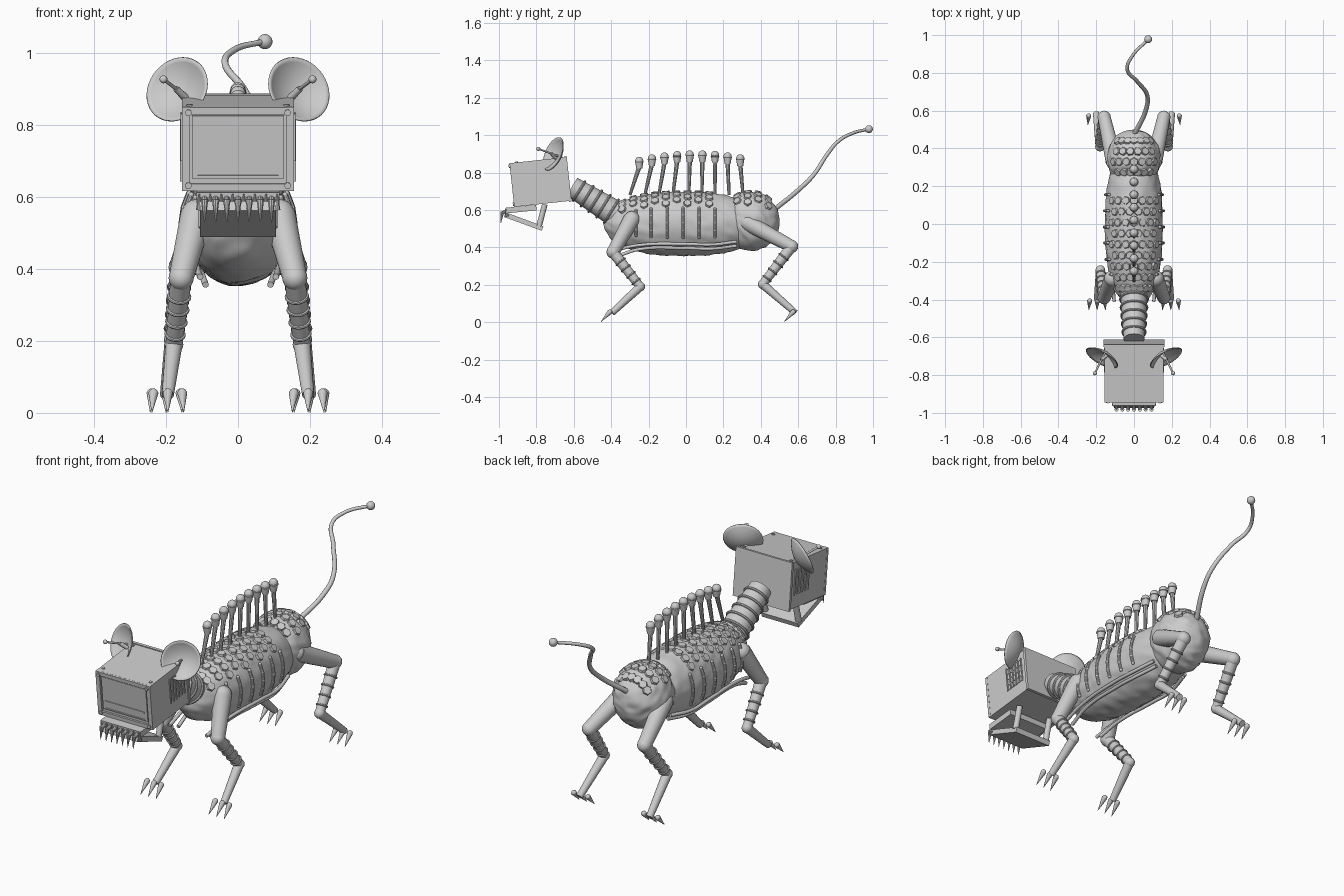
import bpy, bmesh, math
from mathutils import Vector as V, Matrix as M, noise

if "Cube" in bpy.data.objects:
    bpy.data.objects.remove(bpy.data.objects["Cube"])


def finish(name, bm, angle=35):
    bmesh.ops.recalc_face_normals(bm, faces=bm.faces)
    me = bpy.data.meshes.new(name)
    bm.to_mesh(me)
    bm.free()
    ob = bpy.data.objects.new(name, me)
    bpy.context.collection.objects.link(ob)
    bpy.ops.object.select_all(action='DESELECT')
    ob.select_set(True)
    bpy.context.view_layer.objects.active = ob
    bpy.ops.object.shade_smooth_by_angle(angle=math.radians(angle))
    return ob


def aim(p, d):
    return M.Translation(p) @ V(d).to_track_quat('Z', 'Y').to_matrix().to_4x4()


def rod(bm, p, q, r1, r2=None, seg=16, mat=M()):
    p, q = mat @ V(p), mat @ V(q)
    bmesh.ops.create_cone(bm, cap_ends=True, segments=seg, radius1=r1, radius2=r1 if r2 is None else r2,
                          depth=(q - p).length, matrix=aim((p + q) / 2, q - p))


def ball(bm, p, r, mat=M()):
    bmesh.ops.create_uvsphere(bm, u_segments=16, v_segments=10, radius=r, matrix=mat @ M.Translation(p))


def box(bm, c, size, mat=M(), tilt=0):
    bmesh.ops.create_cube(bm, size=1, matrix=mat @ M.Translation(c) @ M.Rotation(tilt, 4, 'X') @ M.Diagonal((*size, 1)))


def ring(bm, p, d, R, r, n=24, k=8):
    m = aim(p, d)
    g = [[bm.verts.new(m @ V(((R + r * math.cos(b)) * math.cos(a), (R + r * math.cos(b)) * math.sin(a), r * math.sin(b))))
          for b in [j * math.tau / k for j in range(k)]] for a in [i * math.tau / n for i in range(n)]]
    for i in range(n):
        for j in range(k):
            bm.faces.new((g[i - 1][j - 1], g[i][j - 1], g[i][j], g[i - 1][j]))


def tube(name, pts, r0, r1):
    cu = bpy.data.curves.new(name, 'CURVE')
    cu.dimensions, cu.bevel_depth, cu.bevel_resolution, cu.use_fill_caps = '3D', 1, 3, True
    sp = cu.splines.new('BEZIER')
    sp.bezier_points.add(len(pts) - 1)
    for i, (b, p) in enumerate(zip(sp.bezier_points, pts)):
        b.co, b.radius = p, r0 + (r1 - r0) * i / (len(pts) - 1)
        b.handle_left_type = b.handle_right_type = 'AUTO'
    ob = bpy.data.objects.new(name, cu)
    bpy.context.collection.objects.link(ob)


# Body surfaces: t runs -1..1 along y, phi is measured from straight up
def surf(body, y, phi):
    yc, L, zc, a, c, e = body
    s = math.sqrt(max(0, 1 - abs((y - yc) / L) ** e))
    return V((a * s * math.sin(phi), y, zc + c * s * math.cos(phi)))


def normal(body, y, phi):
    d = 0.004
    n = (surf(body, y + d, phi) - surf(body, y - d, phi)).cross(surf(body, y, phi + d) - surf(body, y, phi - d))
    n.normalize()
    return n if n.dot(surf(body, y, phi) - V((0, body[0], body[2]))) > 0 else -n


THORAX = (-0.01, 0.43, 0.525, 0.152, 0.170, 2.6)
RUMP = (0.345, 0.155, 0.54, 0.14, 0.157, 2.1)

# Lumpy torso and rump
for name, b in (("torso", THORAX), ("rump", RUMP)):
    bm = bmesh.new()
    bmesh.ops.create_uvsphere(bm, u_segments=72, v_segments=60, radius=1)
    for v in bm.verts:
        y, phi = b[0] + b[1] * v.co.z, math.atan2(v.co.x, v.co.y)
        p = surf(b, y, phi)
        n = (p - V((0, b[0], b[2]))).normalized()
        v.co = p + n * 0.008 * noise.noise(V((p.x * 16, p.y * 22, p.z * 28 + p.y * 14)))
    finish(name, bm, 60)

# Hexagonal back plates
bm = bmesh.new()
for b, rows in ((THORAX, [-0.34 + 0.058 * i for i in range(9)]), (RUMP, [0.22 + 0.055 * i for i in range(5)])):
    for i, y in enumerate(rows):
        for j in range(-3, 4):
            phi = (j + (0.5 if i % 2 else 0)) * 0.29
            if abs(phi) < 0.95:
                p, n = surf(b, y, phi), normal(b, y, phi)
                rod(bm, p - n * 0.004, p + n * 0.009, 0.024, 0.02, 6)
finish("back_plates", bm, 20)

# Flank ribs
bm = bmesh.new()
for y in (-0.267, -0.187, -0.10, -0.016, 0.07, 0.155):
    for s in (-1, 1):
        pts = [surf(THORAX, y, s * math.radians(a)) * 1 for a in (60, 74, 88, 102, 115)]
        pts = [p + V((s * 0.005, 0, 0)) for p in pts]
        for p, q in zip(pts, pts[1:]):
            rod(bm, p, q, 0.008, seg=10)
        for p in pts:
            ball(bm, p, 0.008)
finish("flank_ribs", bm)

# Row of bulbs on stalks along the spine
bm = bmesh.new()
bases = (-0.30, -0.22, -0.145, -0.07, 0.015, 0.085, 0.155, 0.23, 0.305)
for i, y0 in enumerate(bases):
    k = (i - 4.5) / 4.5
    y1, z1 = -0.25 + 0.0675 * i, 0.885 - 0.035 * k * k
    rod(bm, (0, y0, 0.68), (0, y1, z1 - 0.02), 0.008, 0.012, 10)
    rod(bm, (0, y1, z1 - 0.028), (0, y1, z1 + 0.008), 0.016, 0.022)
    ball(bm, (0, y1, z1 + 0.012), 0.022)
    ring(bm, (0, y1, z1 + 0.006), (0, 0, 1), 0.021, 0.003)
finish("spine_bulbs", bm)

# Ringed neck
bm = bmesh.new()
p, q = V((0, -0.37, 0.575)), V((0, -0.61, 0.725))
rod(bm, p, q, 0.072, 0.055, 32)
for i in range(5):
    t = 0.12 + i * 0.18
    ring(bm, p.lerp(q, t), q - p, 0.074 - 0.017 * t, 0.007, 32)
finish("neck", bm)

# Boxy monitor head, built in a tilted frame
H = M.Translation((0, -0.775, 0.75)) @ M.Rotation(math.radians(6.2), 4, 'X')
bm = bmesh.new()
box(bm, (0, 0, 0), (0.31, 0.296, 0.235), H)
box(bm, (0, 0.144, 0), (0.322, 0.014, 0.245), H)
finish("head_case", bm)
bm = bmesh.new()
for s in (-1, 1):
    box(bm, (s * 0.145, -0.15, 0), (0.022, 0.014, 0.235), H)
    box(bm, (0, -0.15, s * 0.107), (0.31, 0.014, 0.02), H)
box(bm, (0, -0.149, 0.005), (0.255, 0.008, 0.175), H)
for z in (-0.036, -0.076):
    box(bm, (0, -0.154, z), (0.225, 0.006, 0.006), H)
finish("screen_frame", bm)
bm = bmesh.new()
for sx in (-1, 1):
    for s in (-1, 1):
        rod(bm, (sx * 0.138, -0.155, s * 0.102), (sx * 0.138, -0.163, s * 0.102), 0.009, mat=H)
        rod(bm, (sx * 0.135, s * 0.12, 0.116), (sx * 0.135, s * 0.12, 0.122), 0.008, mat=H)
finish("head_bolts", bm)
bm = bmesh.new()
for s in (-1, 1):
    for i in range(6):
        box(bm, (s * 0.156, 0.0 + i * 0.022, 0.015), (0.008, 0.006, 0.13), H)
    for i in range(5):
        box(bm, (s * 0.155, 0.055, -0.045 + i * 0.03), (0.006, 0.116, 0.004), H)
finish("side_vents", bm)

# Jaws, hinge bars and teeth
bm = bmesh.new()
box(bm, (0, -0.88, 0.605), (0.23, 0.16, 0.03), tilt=0.1)
finish("upper_jaw", bm)
bm = bmesh.new()
box(bm, (0, -0.868, 0.538), (0.21, 0.215, 0.026), tilt=-0.35)
for s in (-1, 1):
    rod(bm, (s * 0.095, -0.755, 0.63), (s * 0.095, -0.785, 0.515), 0.015)
finish("lower_jaw", bm)
bm = bmesh.new()
for i in range(7):
    x = -0.093 + 0.031 * i
    rod(bm, (x, -0.945, 0.60), (x, -0.985, 0.583), 0.009, seg=10)
    rod(bm, (x, -0.982, 0.592), (x, -0.99, 0.53), 0.011, 0.001, 10)
for i in range(8):
    x = -0.108 + 0.031 * i
    rod(bm, (x, -0.955, 0.565), (x, -0.965, 0.608), 0.009, 0.002, 10)
finish("teeth", bm)

# Dish ears with feed horns
R, D = 0.094, 0.035
for s, side in ((-1, "left"), (1, "right")):
    n = V((s * 0.45, -0.82, 0.35)).normalized()
    m = aim(V((s * 0.17, -0.71, 0.90)) - n * D, n)
    bm = bmesh.new()
    prof = [bm.verts.new(m @ V((R * i / 9, 0, D * (i / 9) ** 2))) for i in range(10)]
    edges = [bm.edges.new(e) for e in zip(prof, prof[1:])]
    bmesh.ops.spin(bm, geom=prof + edges, cent=m.translation, axis=n, angle=math.tau, steps=40)
    bmesh.ops.remove_doubles(bm, verts=bm.verts, dist=1e-4)
    ob = finish(side + "_ear_dish", bm, 50)
    sol = ob.modifiers.new("shell", 'SOLIDIFY')
    sol.thickness, sol.offset = 0.005, 0
    bm = bmesh.new()
    tip = V((s * 0.207, -0.79, 0.927))
    v = m.translation
    rod(bm, (s * 0.125, -0.675, 0.855), v.lerp(tip, 0.35), 0.012, 0.009)
    rod(bm, v, tip, 0.005)
    ball(bm, tip, 0.011)
    finish(side + "_ear_feed", bm)

# Legs: thigh, ringed shin, foot bone and three claws
LEGS = {"front": ((0.115, -0.29, 0.55), (0.158, -0.39, 0.375), (0.178, -0.245, 0.19), (0.195, -0.395, 0.05)),
        "rear": ((0.105, 0.33, 0.53), (0.158, 0.565, 0.405), (0.18, 0.41, 0.203), (0.20, 0.585, 0.05))}
for end, pts in LEGS.items():
    for s, side in ((-1, "left"), (1, "right")):
        hip, knee, ankle, foot = [V((s * x, y, z)) for x, y, z in pts]
        bm = bmesh.new()
        rod(bm, hip, knee, 0.045, 0.034, 24)
        ball(bm, hip, 0.044)
        ball(bm, knee, 0.035)
        rod(bm, knee, ankle, 0.030, 0.023, 20)
        for i in range(4):
            t = 0.28 + 0.19 * i
            ring(bm, knee.lerp(ankle, t), ankle - knee, 0.031 - 0.007 * t, 0.005)
        ball(bm, ankle, 0.026)
        rod(bm, ankle, foot, 0.024, 0.017)
        finish(f"{end}_{side}_leg", bm)
        bm = bmesh.new()
        for o in (-1, 0, 1):
            a = foot + V((o * 0.04, -0.012, 0.005))
            rod(bm, a, (a.x + o * 0.004, a.y - 0.048, 0.002), 0.014, 0.001, 12)
            ball(bm, a, 0.013)
        finish(f"{end}_{side}_claws", bm)

# Belly hoses
for s, side in ((-1, "left"), (1, "right")):
    for k in range(2):
        dz = -0.022 * k
        tube(f"{side}_belly_hose_{k + 1}", [(s * (x - 0.015 * k), y, z + dz) for x, y, z in
             ((0.105, -0.41 + 0.05 * k, 0.378), (0.118, -0.25, 0.412), (0.13, 0, 0.418), (0.128, 0.14, 0.415),
              (0.10, 0.27, 0.43))], 0.009, 0.009)

# Whip tail with ball tip
tube("tail", [(0, 0.47, 0.60), (0.065, 0.61, 0.715), (0.07, 0.68, 0.785), (0.015, 0.757, 0.90),
              (-0.036, 0.82, 0.972), (-0.012, 0.885, 1.008), (0.075, 0.978, 1.033)], 0.013, 0.008)
bm = bmesh.new()
ball(bm, (0.075, 0.978, 1.032), 0.021)
finish("tail_tip", bm)
